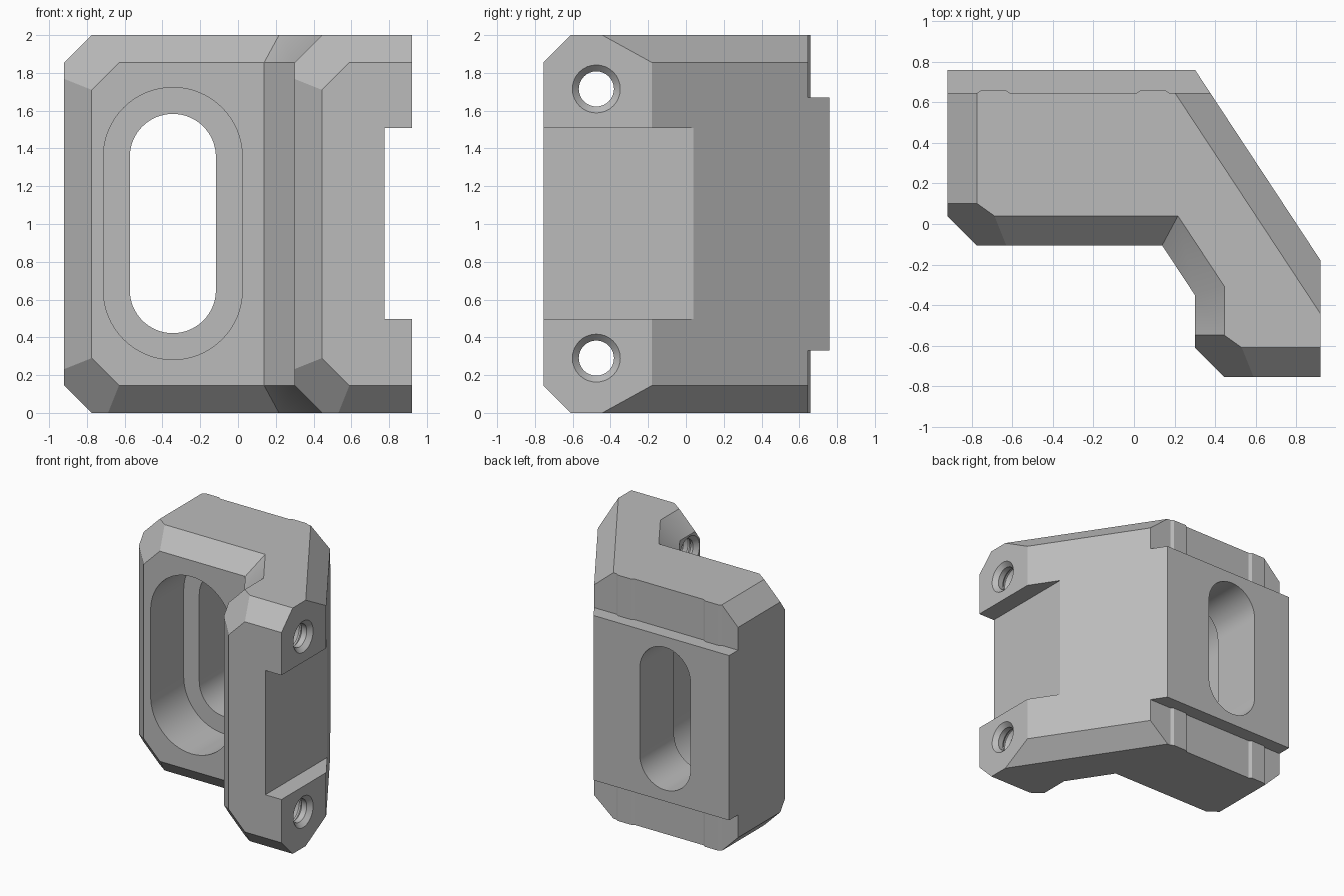
import bpy
import bmesh
import math
from mathutils import Vector

if "Cube" in bpy.data.objects:
    bpy.data.objects.remove(bpy.data.objects["Cube"])

BEVEL = 0.145          # width of the main chamfers
HEIGHT = 2.0
RIGHT, BACK = 0.92, 0.645
SHOULDER = HEIGHT - BEVEL
SLANT = Vector((0.835, 0.55, 0))


def to_object(name, bm):
    bmesh.ops.recalc_face_normals(bm, faces=bm.faces)
    mesh = bpy.data.meshes.new(name)
    bm.to_mesh(mesh)
    bm.free()
    obj = bpy.data.objects.new(name, mesh)
    bpy.context.collection.objects.link(obj)
    return obj


def box(x0, x1, y0, y1, z0, z1):
    bm = bmesh.new()
    bmesh.ops.create_cube(bm, size=1)
    for v in bm.verts:
        v.co = ((x0 + x1) / 2 + v.co.x * (x1 - x0),
                (y0 + y1) / 2 + v.co.y * (y1 - y0),
                (z0 + z1) / 2 + v.co.z * (z1 - z0))
    return bm


def slice_off(bm, point, normal):
    """Cut away the side the normal points to and cap the opening."""
    geom = bm.verts[:] + bm.edges[:] + bm.faces[:]
    bmesh.ops.bisect_plane(bm, geom=geom, dist=1e-5, plane_co=point,
                           plane_no=Vector(normal).normalized(), clear_outer=True)
    bmesh.ops.holes_fill(bm, edges=[e for e in bm.edges if e.is_boundary], sides=0)


def slice_both_ends(bm, point, normal):
    """Same cut at the top and mirrored at the bottom."""
    (x, y, z), (nx, ny, nz) = point, normal
    slice_off(bm, point, normal)
    slice_off(bm, (x, y, HEIGHT - z), (nx, ny, -nz))


def boolean(obj, other, operation):
    other.hide_render = True
    mod = obj.modifiers.new(operation.title(), "BOOLEAN")
    mod.operation, mod.object, mod.solver = operation, other, "EXACT"
    bpy.context.view_layer.objects.active = obj
    bpy.ops.object.modifier_apply(modifier=mod.name)
    bpy.data.objects.remove(other)


def corner_block(name, x0, y0):
    """Block with its front right corner and ends chamfered."""
    bm = box(x0, RIGHT, y0, BACK, 0, HEIGHT)
    slice_off(bm, (x0 + BEVEL, y0, 0), (-1, -1, 0))
    slice_both_ends(bm, (x0, y0, SHOULDER), (0, -1, 1))
    slice_both_ends(bm, (x0, y0, SHOULDER), (-1, 0, 1))
    slice_both_ends(bm, (x0 + BEVEL, y0, SHOULDER - BEVEL), (-1, -1.4, 1))
    return to_object(name, bm)


def extrude_profile(name, points, direction):
    bm = bmesh.new()
    face = bm.faces.new([bm.verts.new(p) for p in points])
    ext = bmesh.ops.extrude_face_region(bm, geom=[face])
    bmesh.ops.translate(bm, vec=direction,
                        verts=[g for g in ext["geom"] if isinstance(g, bmesh.types.BMVert)])
    return to_object(name, bm)


def slot(name, radius, y0, y1, steps=32):
    """Upright rounded slot cutter running along y."""
    points = []
    for centre, start in ((1.355, 0), (0.65, math.pi)):
        for i in range(steps + 1):
            a = start + math.pi * i / steps
            points.append((-0.345 + radius * math.cos(a), y0, centre + radius * math.sin(a)))
    return extrude_profile(name, points, (0, y1 - y0, 0))


def threaded_hole(name, z, minor=0.093, major=0.118, mouth=0.127, pitch=0.07):
    """Revolved cutter with a flared mouth at each end and a zigzag thread."""
    x0, x1, flare = 0.30, RIGHT, 0.034
    profile = [(x0 - 0.05, 0), (x0 - 0.05, mouth), (x0, mouth), (x0 + flare, minor)]
    x = x0 + flare + 0.02
    while x + pitch < x1 - flare:
        profile += [(x, minor), (x + pitch * 0.4, major), (x + pitch * 0.6, major),
                    (x + pitch * 0.95, minor)]
        x += pitch
    profile += [(x1 - flare, minor), (x1, mouth), (x1 + 0.05, mouth), (x1 + 0.05, 0)]
    bm = bmesh.new()
    verts = [bm.verts.new((px, -0.475 + r, z)) for px, r in profile]
    edges = [bm.edges.new(pair) for pair in zip(verts, verts[1:])]
    bmesh.ops.spin(bm, geom=verts + edges, cent=(0, -0.475, z), axis=(1, 0, 0),
                   angle=math.tau, steps=32)
    bmesh.ops.remove_doubles(bm, verts=bm.verts, dist=1e-4)
    return to_object(name, bm)


# Main plate, joined to the slanted web and the front column
bracket = corner_block("angled_bracket", -0.92, -0.105)
boolean(bracket, corner_block("column", 0.30, -0.755), "UNION")
web = box(-0.5, RIGHT, -0.5, BACK, 0, HEIGHT)
slice_off(web, (0.30, -0.35, 0), -SLANT)
slice_both_ends(web, (0.30, -0.35, SHOULDER), (-SLANT.x, -SLANT.y, 1))
boolean(bracket, to_object("web", web), "UNION")

# Raised rail and two shallow ridges on the back
boolean(bracket, to_object("rail", box(-0.92, 0.6, 0.5, 0.76, 0.33, 1.67)), "UNION")
for x in (-0.693, 0.093):
    outline = [(x - 0.082, 0.6, 0), (x - 0.082, BACK, 0), (x - 0.06, 0.66, 0),
               (x + 0.06, 0.66, 0), (x + 0.082, BACK, 0), (x + 0.082, 0.6, 0)]
    boolean(bracket, extrude_profile("ridge", outline, (0, 0, HEIGHT)), "UNION")

# Slanted outer face with chamfered ends
bm = bmesh.new()
bm.from_mesh(bracket.data)
slice_off(bm, (RIGHT, -0.18, 0), SLANT)
slice_both_ends(bm, (RIGHT, -0.18, SHOULDER), (SLANT.x, SLANT.y, 1))
bmesh.ops.recalc_face_normals(bm, faces=bm.faces)
bm.to_mesh(bracket.data)
bm.free()

# Side notch, stepped slot and threaded holes
boolean(bracket, to_object("notch", box(0.775, 1.2, -1, 0.5, 0.497, 1.508)), "DIFFERENCE")
boolean(bracket, slot("wide_slot", 0.368, -0.3, 0.32), "DIFFERENCE")
boolean(bracket, slot("narrow_slot", 0.228, 0.2, 1.0), "DIFFERENCE")
for z in (0.29, 1.715):
    boolean(bracket, threaded_hole("threaded_hole", z), "DIFFERENCE")

# Single grey finish
grey = bpy.data.materials.new("grey")
grey.use_nodes = True
grey.diffuse_color = (0.5, 0.5, 0.5, 1)
grey.node_tree.nodes["Principled BSDF"].inputs["Base Color"].default_value = (0.5, 0.5, 0.5, 1)
bracket.data.materials.clear()
bracket.data.materials.append(grey)
for poly in bracket.data.polygons:
    poly.material_index = 0

bpy.ops.object.select_all(action="DESELECT")
bracket.select_set(True)
bpy.context.view_layer.objects.active = bracket
bpy.ops.object.shade_smooth_by_angle(angle=math.radians(25))
